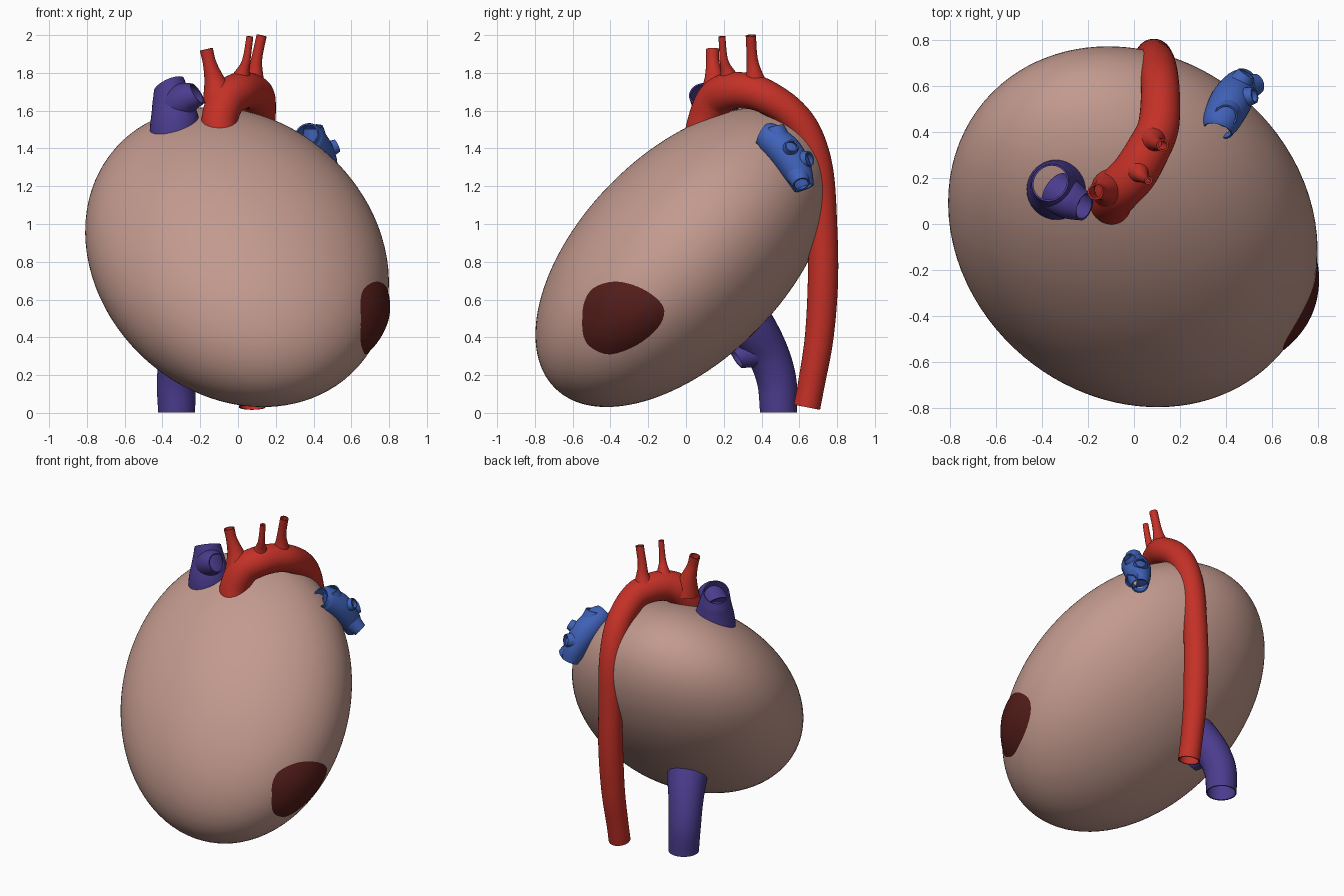
import bpy, bmesh, math
from mathutils import Vector, Matrix

if "Cube" in bpy.data.objects:
    bpy.data.objects.remove(bpy.data.objects["Cube"])


def material(name, rgb):
    m = bpy.data.materials.new(name)
    m.diffuse_color = (*rgb, 1)
    m.use_nodes = True
    m.node_tree.nodes["Principled BSDF"].inputs["Base Color"].default_value = m.diffuse_color
    return m


RED = material("artery_red", (0.55, 0.03, 0.02))
PURPLE = material("vein_purple", (0.07, 0.045, 0.27))
BLUE = material("pulmonary_blue", (0.05, 0.12, 0.48))
FLESH = material("sac_flesh", (0.54, 0.32, 0.27))
DARK = material("muscle_dark", (0.085, 0.012, 0.01))


def finish(bm, name, mat, wall=0.0):
    bmesh.ops.recalc_face_normals(bm, faces=bm.faces)
    me = bpy.data.meshes.new(name)
    bm.to_mesh(me)
    bm.free()
    me.materials.append(mat)
    for p in me.polygons:
        p.use_smooth = True
    ob = bpy.data.objects.new(name, me)
    bpy.context.collection.objects.link(ob)
    if wall:
        s = ob.modifiers.new("wall", "SOLIDIFY")
        s.thickness, s.offset = wall, -1
        ob.modifiers.new("edges", "EDGE_SPLIT").split_angle = math.radians(50)
    return ob


def spline(pts, steps):
    # Catmull-Rom through 4D points (x, y, z, radius)
    p = [Vector(q) for q in pts]
    p = [2 * p[0] - p[1]] + p + [2 * p[-1] - p[-2]]
    out = []
    for i in range(1, len(p) - 2):
        a, b, c, d = p[i - 1:i + 3]
        for k in range(steps):
            t = k / steps
            out.append(0.5 * (2 * b + (c - a) * t + (2 * a - 5 * b + 4 * c - d) * t * t
                              + (3 * b - a - 3 * c + d) * t ** 3))
    return out + [p[-2]]


def vessel(name, pts, mat, end_normal=None, sides=32, steps=8):
    path = spline(pts, steps)
    bm = bmesh.new()
    rings, side = [], None
    for i, q in enumerate(path):
        t = (path[min(i + 1, len(path) - 1)].xyz - path[max(i - 1, 0)].xyz).normalized()
        if side is None:
            side = t.orthogonal()
        side = (side - t * side.dot(t)).normalized()
        up = t.cross(side)
        ring = []
        for k in range(sides):
            a = 2 * math.pi * k / sides
            off = (side * math.cos(a) + up * math.sin(a)) * q.w
            if end_normal and i > len(path) - steps:
                n = Vector(end_normal)
                f = (i - len(path) + steps) / (steps - 1)
                off -= t * (off.dot(n) / t.dot(n)) * f
            ring.append(bm.verts.new(q.xyz + off))
        rings.append(ring)
    for r, s in zip(rings, rings[1:]):
        for k in range(sides):
            j = (k + 1) % sides
            bm.faces.new((r[k], r[j], s[j], s[k]))
    return finish(bm, name, mat, 0.008)


# Heart sac: tilted three-axis ellipsoid
centre = Vector((-0.005, -0.012, 0.825))
e3 = Vector((0.05, -0.705, 0.705)).normalized()
e1 = Vector((-0.362, 0.659, 0.659))
e1 = (e1 - e3 * e1.dot(e3)).normalized()
e2 = e3.cross(e1)
A = Matrix((e1 * 1.0, e2 * 0.771, e3 * 0.547)).transposed()
bm = bmesh.new()
bmesh.ops.create_uvsphere(bm, u_segments=96, v_segments=64, radius=1)
bmesh.ops.transform(bm, matrix=Matrix.Translation(centre) @ A.to_4x4(), verts=bm.verts)
finish(bm, "heart_sac", FLESH)

# Apex of the ventricle bulging through the sac
Q = (A @ A.transposed()).inverted()


def on_sac(y, z, lift):
    v = Vector((0, y - centre.y, z - centre.z))
    ex = Vector((1, 0, 0))
    b, c = ex.dot(Q @ v), v.dot(Q @ v) - 1
    v.x = (-b + math.sqrt(max(b * b - Q[0][0] * c, 0))) / Q[0][0]
    return centre + v + (Q @ v).normalized() * lift


outline = [(-.55, .47), (-.54, .58), (-.49, .66), (-.38, .695), (-.26, .67), (-.16, .61),
           (-.115, .54), (-.15, .45), (-.26, .36), (-.40, .31), (-.50, .345), (-.54, .40)]
loop = spline([(y, z, 0, 0) for y, z in outline + outline[:1]], 4)[:-1]
bm = bmesh.new()
rings = []
for k in range(1, 9):
    f = k / 8
    rings.append([bm.verts.new(on_sac(-.35 + (q.x + .35) * f, .5 + (q.y - .5) * f,
                                      0.03 * (1 - f * f) + 0.001)) for q in loop])
tip = bm.verts.new(on_sac(-.35, .5, 0.031))
n = len(loop)
for k in range(n):
    j = (k + 1) % n
    bm.faces.new((tip, rings[0][k], rings[0][j]))
    for r, s in zip(rings, rings[1:]):
        bm.faces.new((r[k], s[k], s[j], r[j]))
finish(bm, "ventricle_apex", DARK)

# Aorta: ascending part, arch and descending part
vessel("aorta", [(-.08, .07, 1.40, .09), (-.10, .10, 1.53, .095), (-.065, .15, 1.65, .10),
                 (0, .22, 1.70, .10), (.06, .32, 1.705, .095), (.105, .42, 1.675, .09),
                 (.115, .55, 1.59, .085), (.11, .64, 1.47, .083), (.10, .70, 1.28, .08),
                 (.09, .722, 1.0, .078), (.085, .725, .7, .08), (.08, .705, .4, .076),
                 (.075, .663, .15, .071), (.075, .64, .03, .071)], RED)

# Three arch branches with flared roots
for name, pts in {
    "arch_branch_right": [(-.10, .15, 1.66, .09), (-.125, .15, 1.76, .055),
                          (-.15, .142, 1.85, .036), (-.168, .14, 1.925, .035)],
    "arch_branch_middle": [(.005, .24, 1.73, .08), (.025, .22, 1.80, .04),
                           (.045, .20, 1.87, .022), (.063, .19, 1.993, .018)],
    "arch_branch_left": [(.075, .37, 1.71, .08), (.09, .36, 1.80, .043),
                         (.10, .35, 1.88, .029), (.125, .343, 1.998, .027)],
}.items():
    vessel(name, pts, RED, sides=24)

# Upper vein with a slanted mouth and a side opening
vessel("upper_vein", [(-.335, .15, 1.42, .135), (-.335, .155, 1.54, .13),
                      (-.35, .17, 1.65, .105), (-.365, .18, 1.735, .085)], PURPLE, (-.37, .37, .85))
vessel("upper_vein_side", [(-.34, .14, 1.62, .09), (-.28, .105, 1.665, .085),
                           (-.215, .075, 1.69, .062)], PURPLE, (.8, -.3, .5))

# Lower vein with a side stub
vessel("lower_vein", [(-.2, .22, .62, .14), (-.25, .34, .46, .13), (-.30, .43, .32, .112),
                      (-.325, .48, .17, .105), (-.325, .49, .003, .098)], PURPLE, (0, 0, -1))
vessel("lower_vein_side", [(-.29, .44, .34, .09), (-.27, .36, .32, .08),
                           (-.25, .265, .29, .06)], PURPLE, (.2, -.8, -.5))

# Pulmonary artery and its small openings
vessel("pulmonary_artery", [(.365, .405, 1.475, .065), (.38, .45, 1.45, .082),
                            (.42, .53, 1.375, .09), (.455, .59, 1.28, .078),
                            (.475, .625, 1.19, .055)], BLUE)
for i, (a, b, r) in enumerate([((.41, .50, 1.40), (.40, .47, 1.515), .05),
                               ((.43, .54, 1.37), (.525, .56, 1.415), .035),
                               ((.44, .58, 1.33), (.49, .655, 1.345), .04),
                               ((.45, .58, 1.29), (.535, .61, 1.21), .045)]):
    a, b = Vector(a), Vector(b)
    vessel(f"pulmonary_branch_{i + 1}", [(*a, r * 1.6), (*a.lerp(b, .5), r * 1.3), (*b, r)],
           BLUE, sides=20, steps=5)
